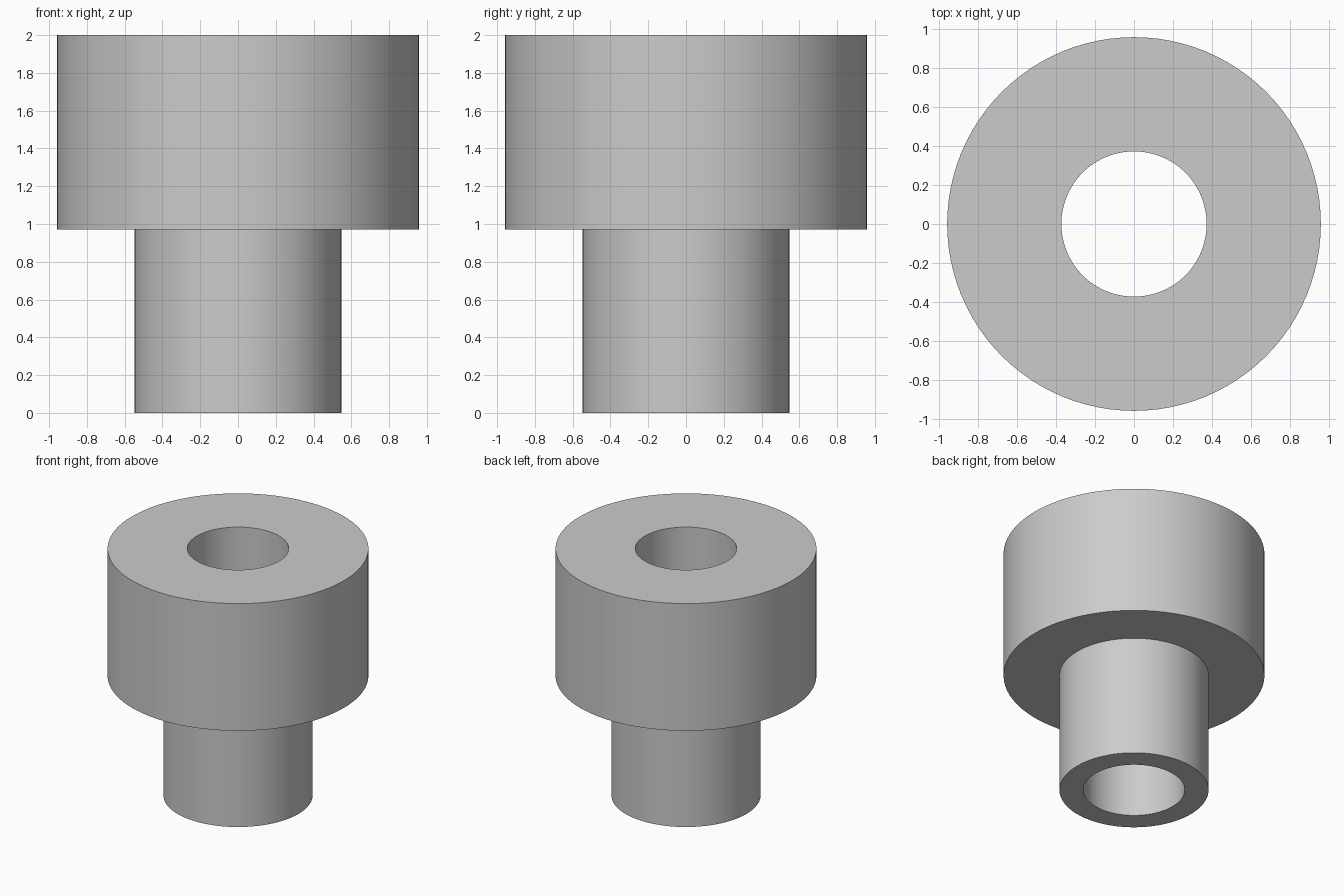
import bpy
import bmesh
import math

cube = bpy.data.objects.get("Cube")
if cube:
    bpy.data.objects.remove(cube, do_unlink=True)

SEGMENTS = 96
BORE, STEM, HEAD = 0.372, 0.547, 0.957
STEP, TOP = 0.97, 2.0

# Plain grey finish
grey = bpy.data.materials.new("plain grey")
grey.use_nodes = True
colour = (0.6, 0.6, 0.6, 1.0)
grey.diffuse_color = colour
grey.node_tree.nodes["Principled BSDF"].inputs["Base Color"].default_value = colour

# Stepped bushing: closed wall section turned about the z axis
section = [(BORE, 0), (STEM, 0), (STEM, STEP), (HEAD, STEP), (HEAD, TOP), (BORE, TOP)]
bm = bmesh.new()
verts = [bm.verts.new((r, 0, z)) for r, z in section]
edges = [bm.edges.new((a, b)) for a, b in zip(verts, verts[1:] + verts[:1])]
bmesh.ops.spin(bm, geom=verts + edges, cent=(0, 0, 0), axis=(0, 0, 1),
               angle=math.tau, steps=SEGMENTS, use_merge=True)
bmesh.ops.remove_doubles(bm, verts=bm.verts[:], dist=0.0001)
bmesh.ops.recalc_face_normals(bm, faces=bm.faces[:])

mesh = bpy.data.meshes.new("stepped_bushing")
bm.to_mesh(mesh)
bm.free()
mesh.materials.append(grey)
bushing = bpy.data.objects.new("stepped_bushing", mesh)
bpy.context.collection.objects.link(bushing)

# Smooth round walls with crisp rims
bpy.ops.object.select_all(action="DESELECT")
bushing.select_set(True)
bpy.context.view_layer.objects.active = bushing
bpy.ops.object.shade_smooth_by_angle(angle=math.radians(30))
